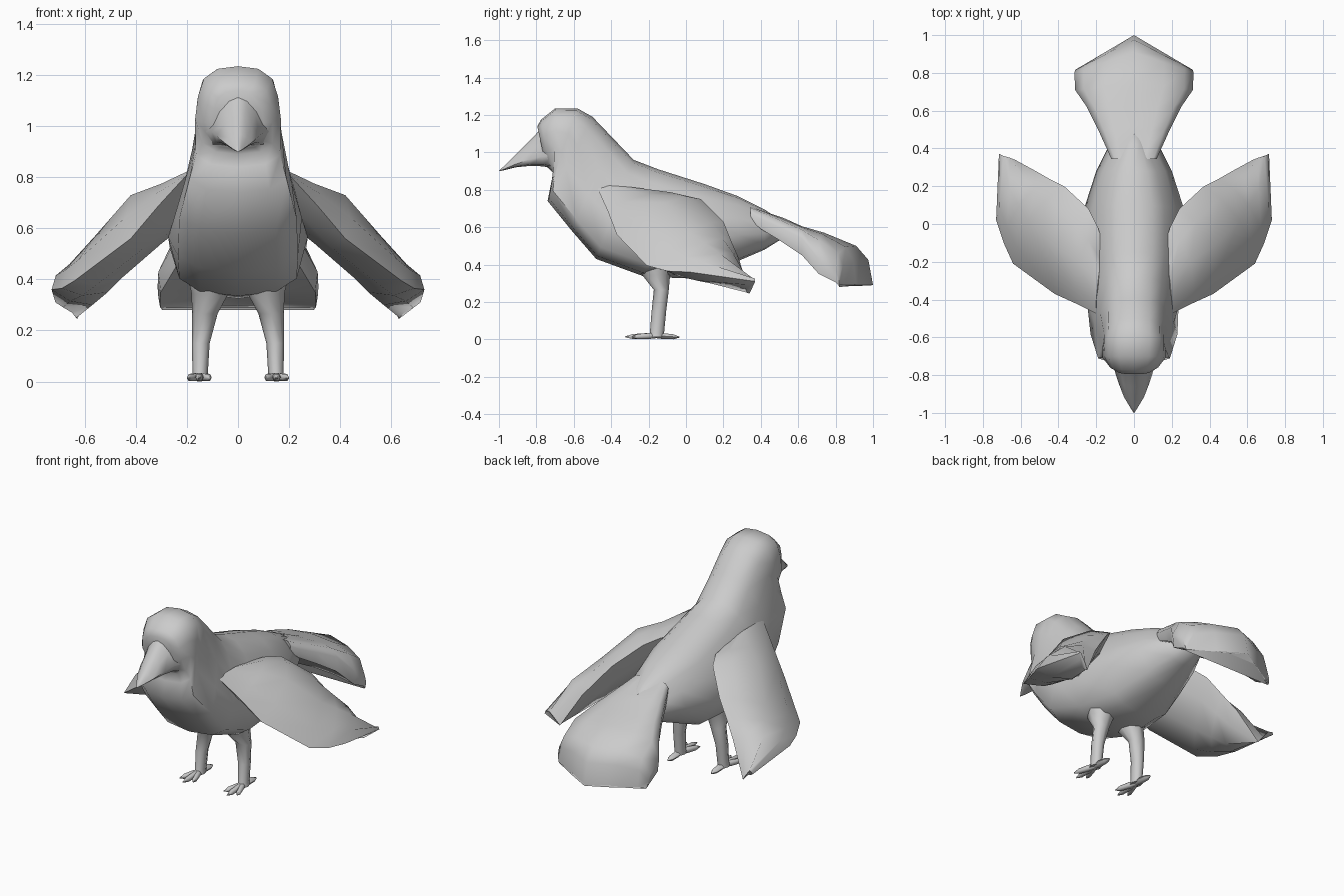
import bpy, bmesh, math
from mathutils import Vector

if "Cube" in bpy.data.objects:
    bpy.data.objects.remove(bpy.data.objects["Cube"])

grey = bpy.data.materials.new("plumage grey")
grey.diffuse_color = (0.6, 0.6, 0.6, 1)
grey.use_nodes = True
grey.node_tree.nodes["Principled BSDF"].inputs["Base Color"].default_value = grey.diffuse_color


def loft(name, rings, angle=60):
    """Skin a list of equal-length closed rings and cap both ends."""
    bm = bmesh.new()
    vs = [[bm.verts.new(p) for p in r] for r in rings]
    n = len(rings[0])
    for a, b in zip(vs, vs[1:]):
        for i in range(n):
            j = (i + 1) % n
            bm.faces.new((a[i], a[j], b[j], b[i]))
    bm.faces.new(vs[0])
    bm.faces.new(vs[-1][::-1])
    bmesh.ops.remove_doubles(bm, verts=bm.verts, dist=0.0005)
    bmesh.ops.recalc_face_normals(bm, faces=bm.faces)
    me = bpy.data.meshes.new(name)
    bm.to_mesh(me)
    bm.free()
    me.materials.append(grey)
    ob = bpy.data.objects.new(name, me)
    bpy.context.collection.objects.link(ob)
    bpy.ops.object.select_all(action='DESELECT')
    ob.select_set(True)
    bpy.context.view_layer.objects.active = ob
    bpy.ops.object.shade_smooth_by_angle(angle=math.radians(angle))
    return ob


def symmetric(half):
    """Close a top-to-bottom half section across x = 0."""
    return half + [(-x, y, z) for x, y, z in half[-2:0:-1]]


def pair(name, rings):
    """Build a part on both sides."""
    for side, s in (("right", 1), ("left", -1)):
        loft(f"{side}_{name}", [[(s * x, y, z) for x, y, z in r] for r in rings])


# Body and head: top y,z / bottom y,z / upper, middle and lower half widths
def body_ring(yt, zt, yb, zb, wu, wm, wl):
    spec = [(0, 0), (.03, .55 * wu), (.14, .92 * wu), (.34, (wu + wm) / 2),
            (.6, wm), (.88, wl), (.97, .65 * wl), (1, 0)]
    return symmetric([(x, yt + (yb - yt) * t, zt + (zb - zt) * t) for t, x in spec])


loft("body", [body_ring(*r) for r in [
    (-.795, 1.14, -.75, .93, .085, .10, .08),
    (-.775, 1.175, -.73, .91, .12, .135, .10),
    (-.70, 1.235, -.71, .89, .145, .168, .135),
    (-.58, 1.235, -.72, .84, .15, .168, .165),
    (-.50, 1.19, -.74, .74, .148, .168, .19),
    (-.39, 1.075, -.61, .58, .15, .21, .23),
    (-.28, .96, -.48, .43, .16, .25, .235),
    (-.15, .91, -.22, .335, .175, .273, .23),
    (.10, .83, .05, .325, .175, .268, .185),
    (.28, .765, .28, .42, .13, .2, .12),
    (.42, .695, .42, .48, .06, .13, .08),
    (.50, .64, .50, .53, .03, .07, .04)]])


# Beak: rounded cone, broad along its lower edge
def beak_ring(yt, zt, yb, zb, w):
    spec = [(0, 0), (.08, .32), (.3, .66), (.7, 1), (.94, .8), (1, 0)]
    return symmetric([(x * w, yt + (yb - yt) * t, zt + (zb - zt) * t) for t, x in spec])


loft("beak", [beak_ring(*r) for r in [
    (-.74, 1.17, -.69, .905, .14),
    (-.80, 1.10, -.76, .925, .104),
    (-.86, 1.04, -.83, .928, .083),
    (-.93, .97, -.91, .92, .053),
    (-.975, .925, -.97, .905, .02),
    (-1.0, .901, -1.0, .899, .001)]])


# Wings: front edge, upper surface, rear edge, lower surface at each station
def wing_ring(*pts):
    pts = [Vector(p) for p in pts]
    c = sum(pts, Vector()) / 4
    out = []
    for a, b in zip(pts, pts[1:] + pts[:1]):
        m = (a + b) / 2
        out += [a, m + (m - c) * .25]
    return [tuple(p) for p in out]


pair("wing", [wing_ring(*r) for r in [
    ((.20, -.475, .81), (.19, -.3, .815), (.16, -.12, .76), (.14, -.3, .71)),
    ((.31, -.42, .69), (.30, -.2, .775), (.19, -.02, .77), (.20, -.22, .62)),
    ((.42, -.37, .56), (.42, -.12, .73), (.24, .08, .75), (.30, -.14, .54)),
    ((.64, -.21, .395), (.56, .02, .57), (.37, .20, .63), (.45, .0, .41)),
    ((.69, -.10, .365), (.61, .10, .515), (.45, .24, .53), (.51, .07, .35)),
    ((.73, .02, .36), (.66, .18, .46), (.52, .28, .44), (.57, .13, .30)),
    ((.715, .37, .31), (.69, .36, .325), (.63, .34, .245), (.65, .32, .27))]])


# Tail fan: y, centre y shift, half width, top z, side z, bottom z, centre dip
def tail_ring(y, dy, w, zt, zs, zb, dip=0):
    bend = dy * .5 if not dip else 0
    return symmetric([(0, y + dy, zt - dip), (.5 * w, y + bend, zt - .005),
                      (.85 * w, y + bend * .3, zt * .7 + zs * .3), (w, y, zs),
                      (.97 * w, y, zb), (.5 * w, y + bend, zb + .015),
                      (0, y + dy, zb + .015)])


loft("tail", [tail_ring(*r) for r in [
    (.345, .13, .12, .715, .68, .64, .06),
    (.40, .09, .145, .695, .645, .59, .035),
    (.50, .02, .19, .655, .60, .53, .005),
    (.62, 0, .25, .605, .54, .45),
    (.71, .03, .312, .57, .43, .35),
    (.80, .11, .315, .50, .37, .305),
    (.815, .16, .312, .425, .33, .29),
    (.82, .18, .305, .29, .29, .28)]])


# Legs: centre x, centre y, z, radius x, radius y
def disc(x, y, z, rx, ry, n=8):
    return [(x + rx * math.cos(2 * math.pi * i / n),
             y + ry * math.sin(2 * math.pi * i / n), z) for i in range(n)]


pair("leg", [disc(*r) for r in [
    (.11, -.15, .42, .09, .10), (.11, -.16, .345, .072, .075),
    (.13, -.132, .265, .050, .04), (.146, -.145, .15, .035, .039),
    (.148, -.155, .035, .030, .038), (.15, -.16, .012, .032, .04)]])


# Feet: tapered toes running from the ankle to each tip
def toe(tip, width):
    a, b = Vector((.15, -.16, .02)), Vector(tip)
    d = (b - a).normalized()
    side = Vector((-d.y, d.x, 0))
    rings = []
    for t, k in ((-.08, .8), (.3, 1), (.75, .85), (1, .15)):
        c = a.lerp(b, t)
        rings.append([tuple(c + side * width * k * math.cos(q) +
                            Vector((0, 0, .018 * k * math.sin(q))))
                      for q in (i * math.pi / 3 for i in range(6))])
    return rings


for label, tip, width in (("middle", (.152, -.325, .014), .018),
                          ("outer", (.198, -.29, .014), .018),
                          ("inner", (.106, -.29, .014), .018),
                          ("back", (.15, -.035, .012), .022)):
    pair(label + "_toe", toe(tip, width))
